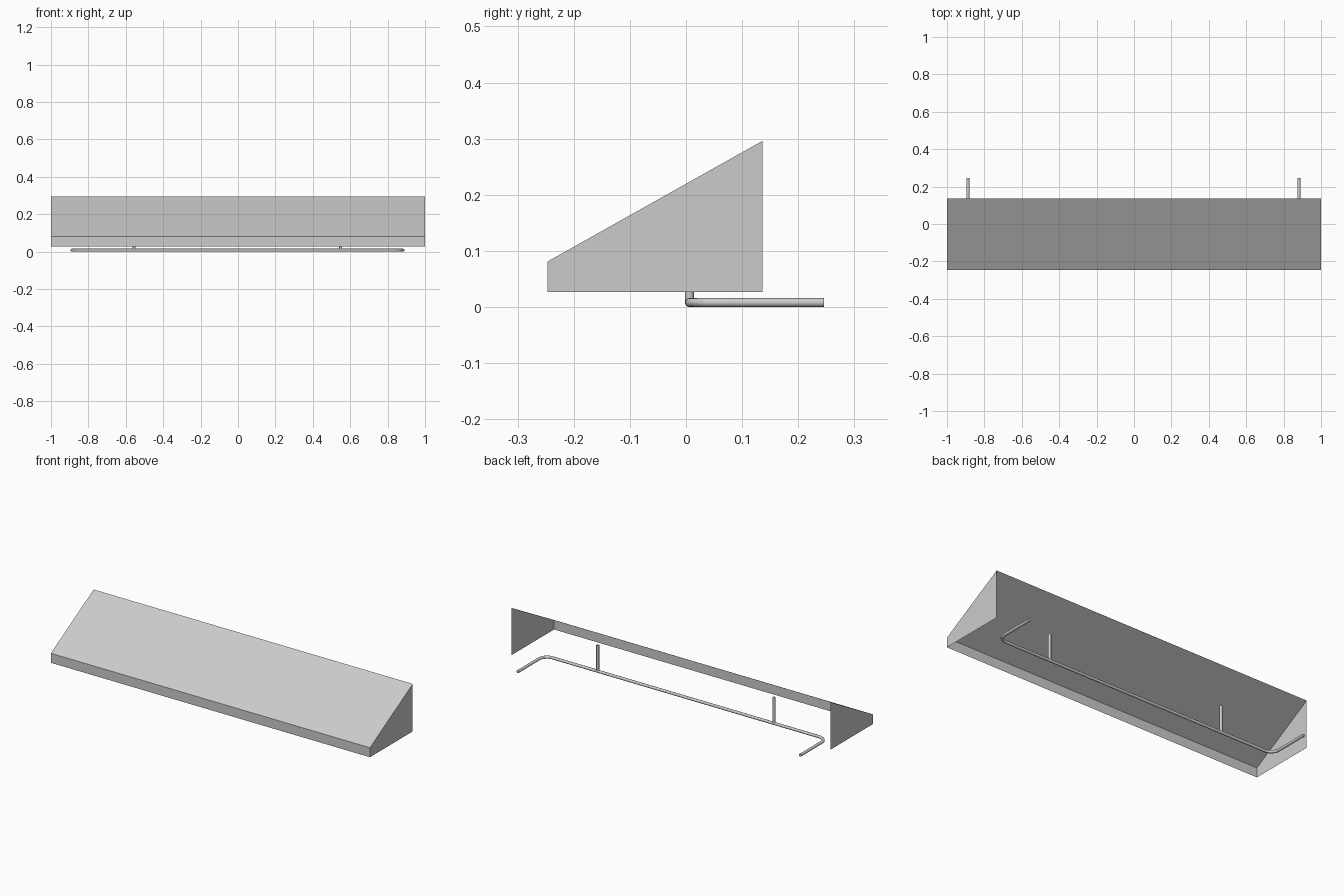
import bpy, bmesh, math
from mathutils import Vector

cube = bpy.data.objects.get("Cube")
if cube:
    bpy.data.objects.remove(cube)


def material(name, value):
    m = bpy.data.materials.new(name)
    m.use_nodes = True
    color = (value, value, value, 1)
    m.diffuse_color = color
    m.node_tree.nodes["Principled BSDF"].inputs["Base Color"].default_value = color
    return m


grey = material("light grey", 0.6)


def add_object(name, bm):
    mesh = bpy.data.meshes.new(name)
    bm.to_mesh(mesh)
    bm.free()
    ob = bpy.data.objects.new(name, mesh)
    bpy.context.collection.objects.link(ob)
    mesh.materials.append(grey)
    return ob


def smooth(ob):
    bpy.ops.object.select_all(action='DESELECT')
    ob.select_set(True)
    bpy.context.view_layer.objects.active = ob
    bpy.ops.object.shade_smooth_by_angle(angle=math.radians(40))


# Canopy: thin sheet with slope, front valance and side panels, open below and behind
FRONT, BACK, BOTTOM, LIP, TOP = -0.247, 0.136, 0.027, 0.081, 0.296
profile = [(BACK, BOTTOM), (FRONT, BOTTOM), (FRONT, LIP), (BACK, TOP)]
bm = bmesh.new()
right, left = [[bm.verts.new((x, y, z)) for y, z in profile] for x in (-1, 1)]
bm.faces.new(right[::-1])
bm.faces.new(left)
for i in (1, 2):
    bm.faces.new((right[i], left[i], left[i + 1], right[i + 1]))
# Every panel faces away from the inside of the canopy
inside = Vector((0, 0, 0.1))
for f in bm.faces:
    f.normal_update()
    if f.normal.dot(f.calc_center_median() - inside) < 0:
        f.normal_flip()
add_object("awning_canopy", bm)

# Support bar: round rod with bent ends reaching back
R, BEND, MID, HALF, BAR_Y, END_Y = 0.008, 0.05, -0.003, 0.885, 0.006, 0.246
half_path = [(HALF, END_Y)]
for k in range(9):
    a = math.pi / 2 * k / 8
    half_path.append((HALF - BEND + BEND * math.cos(a),
                      BAR_Y + BEND - BEND * math.sin(a)))
path = half_path + [(-x, y) for x, y in reversed(half_path)]
curve = bpy.data.curves.new("support_bar", 'CURVE')
curve.dimensions = '3D'
curve.bevel_depth = R
curve.bevel_resolution = 4
curve.use_fill_caps = True
spline = curve.splines.new('POLY')
spline.points.add(len(path) - 1)
for p, (x, y) in zip(spline.points, path):
    p.co = (x + MID, y, R, 1)
bar = bpy.data.objects.new("support_bar", curve)
bpy.context.collection.objects.link(bar)
curve.materials.append(grey)
bpy.context.view_layer.objects.active = bar
bar.select_set(True)
bpy.ops.object.convert(target='MESH')
smooth(bpy.context.view_layer.objects.active)

# Upright posts standing on the bar
POST_TOP = 0.156
for side, name in ((-1, "right_post"), (1, "left_post")):
    bm = bmesh.new()
    bmesh.ops.create_cone(bm, cap_ends=True, segments=16, radius1=R, radius2=R,
                          depth=POST_TOP - R)
    bmesh.ops.translate(bm, verts=bm.verts,
                        vec=(MID + side * 0.552, BAR_Y, (POST_TOP + R) / 2))
    smooth(add_object(name, bm))
